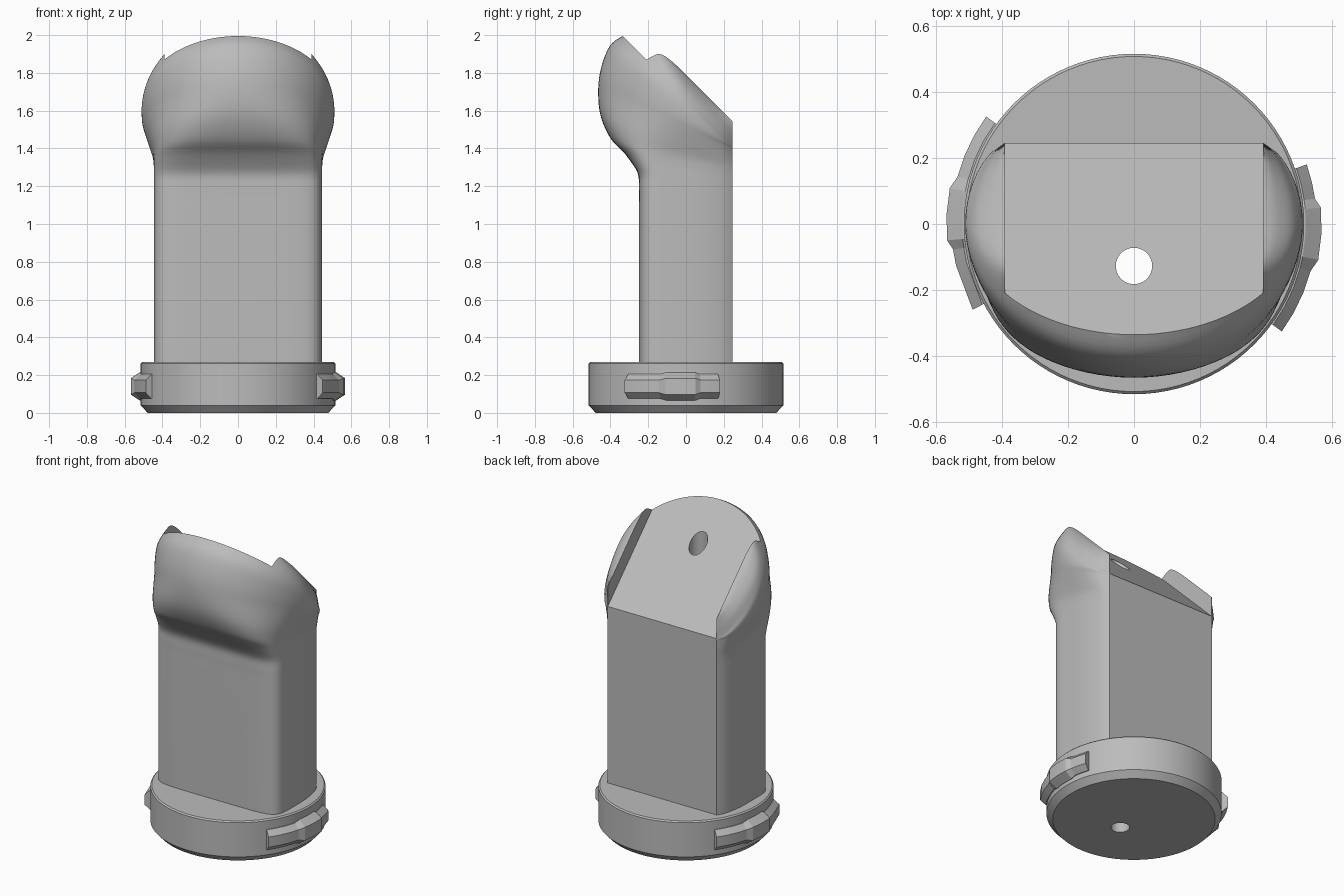
import bpy, bmesh, math

cube = bpy.data.objects.get("Cube")
if cube:
    bpy.data.objects.remove(cube, do_unlink=True)

gray = bpy.data.materials.new("light_gray")
gray.use_nodes = True
gray.diffuse_color = (0.5, 0.5, 0.5, 1)
gray.node_tree.nodes["Principled BSDF"].inputs["Base Color"].default_value = (0.5, 0.5, 0.5, 1)


def loft(name, rings):
    """Skin a list of equally sized closed rings and cap both ends."""
    bm = bmesh.new()
    rows = [[bm.verts.new(p) for p in ring] for ring in rings]
    n = len(rows[0])
    for a, b in zip(rows, rows[1:]):
        for i in range(n):
            j = (i + 1) % n
            bm.faces.new((a[i], a[j], b[j], b[i]))
    bm.faces.new(rows[0][::-1])
    bm.faces.new(rows[-1])
    bmesh.ops.recalc_face_normals(bm, faces=bm.faces)
    mesh = bpy.data.meshes.new(name)
    bm.to_mesh(mesh)
    bm.free()
    mesh.materials.append(gray)
    obj = bpy.data.objects.new(name, mesh)
    bpy.context.collection.objects.link(obj)
    return obj


def circle(r, z, y=0, n=96):
    return [(r * math.cos(math.tau * i / n), y + r * math.sin(math.tau * i / n), z) for i in range(n)]


def cut(obj, cutter):
    mod = obj.modifiers.new("cut", "BOOLEAN")
    mod.operation = "DIFFERENCE"
    mod.solver = "EXACT"
    mod.object = cutter
    bpy.context.view_layer.objects.active = obj
    bpy.ops.object.modifier_apply(modifier=mod.name)


def smooth(obj, degrees):
    bpy.ops.object.select_all(action="DESELECT")
    obj.select_set(True)
    bpy.context.view_layer.objects.active = obj
    bpy.ops.object.shade_smooth_by_angle(angle=math.radians(degrees))


BACK, BACK_HALF = 0.245, 0.392


def section(zc, tilt, front, width, power):
    """Tilted ring: flat back, bowed sides, superellipse front."""
    half = []
    for i in range(9):
        y = BACK * (1 - i / 8)
        bow = max(0, 1 - (y / BACK) ** 2) ** 0.7
        half.append((BACK_HALF + (width - BACK_HALF) * bow, y))
    for i in range(1, 25):
        a = math.pi / 2 * i / 24
        x = width * max(0, math.cos(a)) ** (2 / power) if i < 24 else 0
        half.append((x, -front * math.sin(a) ** (2 / power)))
    outline = half + [(-x, y) for x, y in half[-2::-1]]
    return [(x, y, zc - tilt * y) for x, y in outline]


def spline(a, b, c, d, t):
    return 0.5 * (2 * b + (c - a) * t + (2 * a - 5 * b + 4 * c - d) * t * t
                  + (3 * b - a - 3 * c + d) * t ** 3)


# Body: height at centre, tilt, front depth, half width, corner power
keys = [
    (1.10, 0, .25, .445, 7),
    (1.19, 0, .25, .445, 7),
    (1.26, .05, .257, .445, 6.5),
    (1.31, .18, .32, .446, 5),
    (1.36, .22, .395, .452, 3.6),
    (1.43, .30, .45, .474, 2.6),
    (1.50, .41, .465, .496, 2.1),
    (1.55, .59, .452, .508, 2),
    (1.61, .815, .405, .51, 2),
    (1.66, 1, .335, .50, 2),
    (1.72, 1, .30, .475, 2),
    (1.77, 1, .30, .43, 2),
    (1.79, 1, .30, .394, 2),
]
rings = [section(.26, 0, .25, .445, 7)]
padded = [keys[0]] + keys + [keys[-1]]
for k in range(len(keys) - 1):
    for s in range(4):
        rings.append(section(*[spline(*v, s / 4) for v in zip(*padded[k:k + 4])]))
rings.append(section(*keys[-1]))
body = loft("body", rings)

# Sloped recess between the two side ridges
profile = [(-.8, 2.46), (.6, 1.06), (.6, 3), (-.8, 3)]
recess = loft("recess_cutter", [[(x, y, z) for y, z in profile] for x in (-.39, .39)])

# Round base with chamfered edges
base = loft("base", [circle(.478, 0), circle(.515, .04), circle(.515, .262), circle(.507, .27)])

# Vertical hole through everything
hole = loft("hole_cutter", [circle(.055, -.5, -.127, 48), circle(.055, 3, -.127, 48)])
cut(body, recess)
for part in (body, base):
    cut(part, hole)
for cutter in (recess, hole):
    bpy.data.objects.remove(cutter, do_unlink=True)
smooth(body, 30)
smooth(base, 25)


# Locking lugs on the sides of the base
def lug(name, turn, end):
    stops = [(-36, 0), (-29, 0), (-22, 0), (-15, 0), (-11, 1), (-3, 1), (5, 1), (8, 0), (13, 0), (end, 0)]
    shape = []
    for angle, bump in stops:
        a = math.radians(angle + turn)
        r = .568 if bump else .553
        low, high = (.065, .215) if bump else (.075, .205)
        pts = [(.495, low), (.52, low), (r, low + .032), (r, high - .032), (.52, high), (.495, high)]
        shape.append([(q * math.cos(a), q * math.sin(a), z) for q, z in pts])
    smooth(loft(name, shape), 12)


lug("left_lug", 0, 19)
lug("right_lug", 180, 28)
